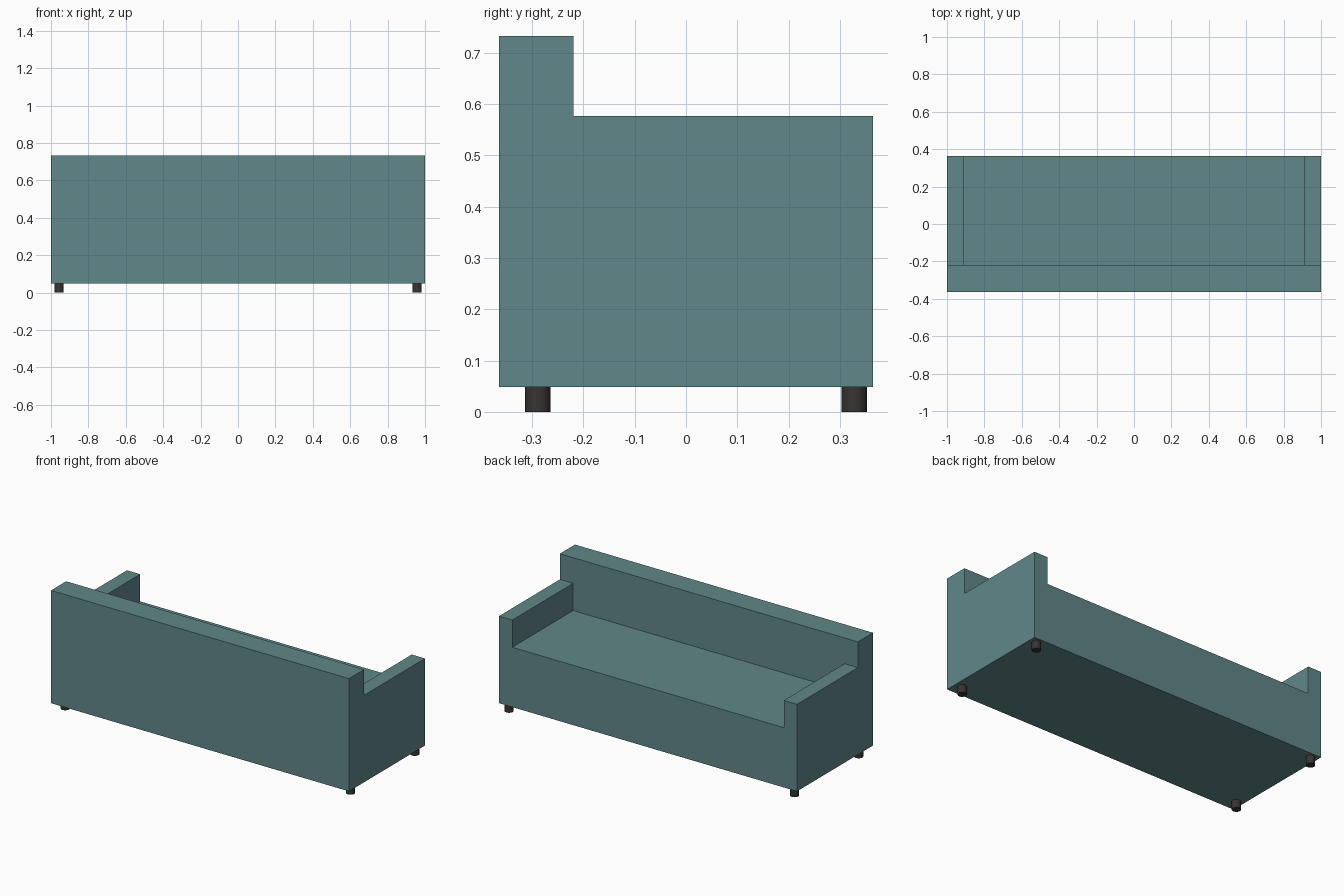
import bpy

if "Cube" in bpy.data.objects:
    bpy.data.objects.remove(bpy.data.objects["Cube"])


def material(name, rgb):
    m = bpy.data.materials.new(name)
    m.diffuse_color = (*rgb, 1)
    m.use_nodes = True
    m.node_tree.nodes["Principled BSDF"].inputs["Base Color"].default_value = m.diffuse_color
    return m


teal = material("teal fabric", (0.12, 0.245, 0.25))
dark = material("dark wood", (0.04, 0.034, 0.032))


def box(name, lo, hi):
    bpy.ops.mesh.primitive_cube_add(size=1, location=[(a + b) / 2 for a, b in zip(lo, hi)])
    ob = bpy.context.object
    ob.name = name
    ob.scale = [b - a for a, b in zip(lo, hi)]
    bpy.ops.object.transform_apply(location=True, rotation=False, scale=True)
    ob.data.materials.append(teal)
    return ob


# Main dimensions
DEPTH, LEG_H, SEAT_Z, ARM_Z, BACK_Z = 0.364, 0.049, 0.412, 0.577, 0.733
BACK_Y, ARM_X = -0.219, 0.911

# Sofa body: one block with the space above the arms and the seat cut away
body = box("sofa_body", (-1, -DEPTH, LEG_H), (1, DEPTH, BACK_Z))
cuts = [("arm_cutter", 1.2, ARM_Z), ("seat_cutter", ARM_X, SEAT_Z)]
for name, half_width, floor in cuts:
    cutter = box(name, (-half_width, BACK_Y, floor), (half_width, 0.6, 1.0))
    bpy.context.view_layer.objects.active = body
    mod = body.modifiers.new(name, "BOOLEAN")
    mod.operation = "DIFFERENCE"
    mod.solver = "EXACT"
    mod.object = cutter
    bpy.ops.object.modifier_apply(modifier=name)
    bpy.data.objects.remove(cutter)

# Four round legs
for y, row in ((-0.289, "back"), (0.328, "front")):
    for side, label in ((-1, "left"), (1, "right")):
        bpy.ops.mesh.primitive_cylinder_add(vertices=32, radius=0.025, depth=LEG_H,
                                            location=(side * 0.957, y, LEG_H / 2))
        leg = bpy.context.object
        leg.name = f"{row}_leg_{label}"
        leg.data.materials.append(dark)
        bpy.ops.object.shade_smooth_by_angle()
